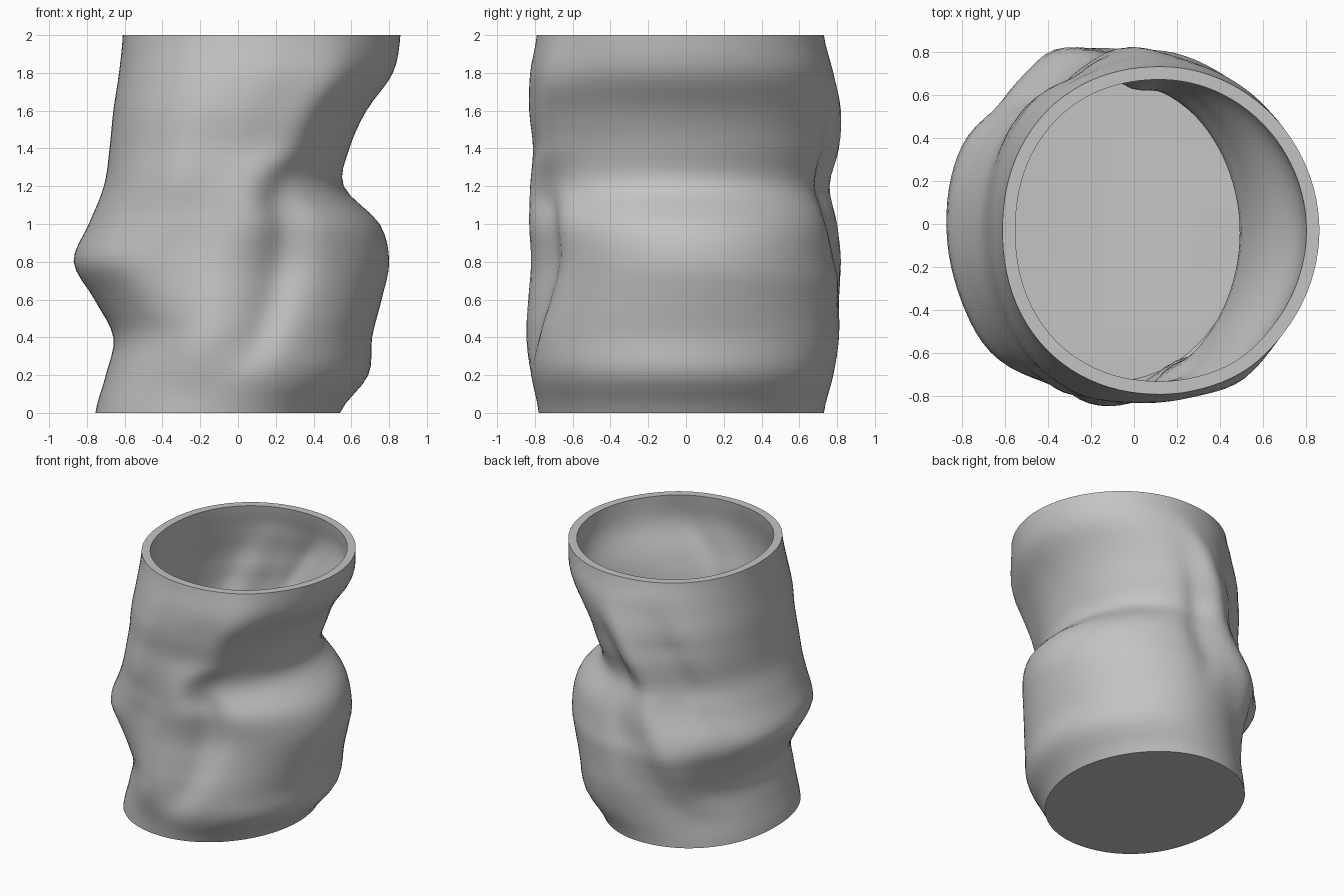
import bpy, bmesh, math

default_cube = bpy.data.objects.get("Cube")
if default_cube:
    bpy.data.objects.remove(default_cube, do_unlink=True)

HEIGHT = 2.0
WALL = 0.06
FLOOR = 0.05
SEGMENTS = 96
RINGS = 40

# Side outlines, sampled at even steps from the base to the rim
OUTLINE = {
    "x_low": [-.755, -.7, -.66, -.76, -.87, -.79, -.71, -.68, -.66, -.63, -.61],
    "x_high": [.54, .69, .71, .76, .8, .75, .56, .59, .68, .82, .86],
    "y_low": [-.78, -.82, -.845, -.835, -.82, -.83, -.825, -.81, -.83, -.825, -.79],
    "y_high": [.73, .78, .81, .81, .82, .8, .76, .81, .82, .78, .73],
}

# Creases running up the wall: width in degrees, then (height, azimuth, depth)
FOLDS = {
    "front_ridge": (13, [(.1, -112, 0), (.35, -110, .05), (.7, -96, .05),
                         (1.1, -83, .04), (1.4, -72, 0)]),
    "front_shoulder": (13, [(1, -78, 0), (1.2, -68, .04), (1.4, -60, .06),
                            (1.7, -56, .06), (2, -58, .01)]),
    "front_valley": (9, [(.2, -88, 0), (.4, -82, -.05), (.6, -75, -.06),
                         (.8, -70, -.07), (1.1, -68, -.07), (1.35, -58, 0)]),
    "front_pleat": (8, [(.8, -118, 0), (1.2, -112, .025), (1.9, -108, 0)]),
    "front_corner": (17, [(.45, -130, 0), (.8, -132, .05), (1.3, -130, .02),
                          (1.9, -128, 0)]),
    "back_ridge": (9, [(.2, 140, 0), (.4, 131, .04), (.8, 110, .06),
                       (1.2, 98, .06), (1.5, 90, .06), (1.85, 86, 0)]),
    "back_valley": (7, [(.5, 90, 0), (.8, 87, -.04), (1.3, 80, -.04), (1.7, 76, 0)]),
    "back_hollow": (10, [(.5, 145, 0), (.75, 139, -.04), (1.1, 125, -.06),
                         (1.5, 118, -.06), (1.9, 114, 0)]),
}


def smooth_sample(values, z):
    """Catmull-Rom value of an evenly spaced outline."""
    last = len(values) - 1
    t = z / HEIGHT * last
    i = min(int(t), last - 1)
    t -= i
    a, b, c, d = (values[min(max(i + k, 0), last)] for k in (-1, 0, 1, 2))
    slope_b, slope_c = (c - a) / 2, (d - b) / 2
    e = t * t * (3 - 2 * t)
    return b + (c - b) * e + t * (1 - t) * ((1 - t) * slope_b - t * slope_c)


def fold_state(path, z):
    """Azimuth and depth of a crease at a height."""
    for (z0, a0, d0), (z1, a1, d1) in zip(path, path[1:]):
        if z0 <= z <= z1:
            t = (z - z0) / (z1 - z0)
            return a0 + (a1 - a0) * t, d0 + (d1 - d0) * t
    return 0, 0


def section(z):
    """Creased cross-section, fitted to the side outlines."""
    x0, x1, y0, y1 = (smooth_sample(v, z) for v in OUTLINE.values())
    folds = [(width, *fold_state(path, z)) for width, path in FOLDS.values()]
    points = []
    for i in range(SEGMENTS):
        deg = 360 * i / SEGMENTS
        a = math.radians(deg)
        c, s = math.cos(a), math.sin(a)
        # The wall is squarer on its right half
        power = 2.15 if c < 0 else 1.97
        r = (abs(c) ** power + abs(s) ** power) ** (-1 / power)
        for width, azimuth, depth in folds:
            gap = (deg - azimuth + 180) % 360 - 180
            r += depth * math.exp(-(gap / width) ** 2)
        points.append((r * c, r * s))
    xs, ys = zip(*points)

    def fit(v, vals, low, high):
        return low + (v - min(vals)) / (max(vals) - min(vals)) * (high - low)
    return [(fit(x, xs, x0, x1), fit(y, ys, y0, y1)) for x, y in points]


def inset(points, amount):
    """Shift a cross-section inward by the wall thickness."""
    result = []
    for i, (x, y) in enumerate(points):
        px, py = points[i - 2]
        nx, ny = points[(i + 2) % SEGMENTS]
        tx, ty = nx - px, ny - py
        length = math.hypot(tx, ty)
        result.append((x - ty / length * amount, y + tx / length * amount))
    return result


def build_vessel():
    bm = bmesh.new()

    def ring(points, z):
        return [bm.verts.new((x, y, z)) for x, y in points]

    # Outer wall upward, then inner wall back down to the floor
    heights = [HEIGHT * i / RINGS for i in range(RINGS + 1)]
    loops = [ring(section(z), z) for z in heights]
    for z in reversed(heights):
        if z > FLOOR + 0.01:
            loops.append(ring(inset(section(z), WALL), z))
    loops.append(ring(inset(section(FLOOR), WALL), FLOOR))
    for low, high in zip(loops, loops[1:]):
        for i in range(SEGMENTS):
            j = (i + 1) % SEGMENTS
            bm.faces.new((low[i], low[j], high[j], high[i]))

    # Underside and inner floor
    bm.faces.new(list(reversed(loops[0])))
    bm.faces.new(loops[-1])
    bmesh.ops.recalc_face_normals(bm, faces=bm.faces)
    mesh = bpy.data.meshes.new("crumpled_vessel")
    bm.to_mesh(mesh)
    bm.free()
    obj = bpy.data.objects.new("crumpled_vessel", mesh)
    bpy.context.collection.objects.link(obj)
    return obj


# Plain grey material
grey = bpy.data.materials.new("plain_grey")
grey.use_nodes = True
colour = (0.55, 0.55, 0.55, 1)
grey.diffuse_color = colour
grey.node_tree.nodes["Principled BSDF"].inputs["Base Color"].default_value = colour

vessel = build_vessel()
vessel.data.materials.append(grey)
bpy.ops.object.select_all(action="DESELECT")
vessel.select_set(True)
bpy.context.view_layer.objects.active = vessel
bpy.ops.object.shade_smooth_by_angle(angle=math.radians(50))
